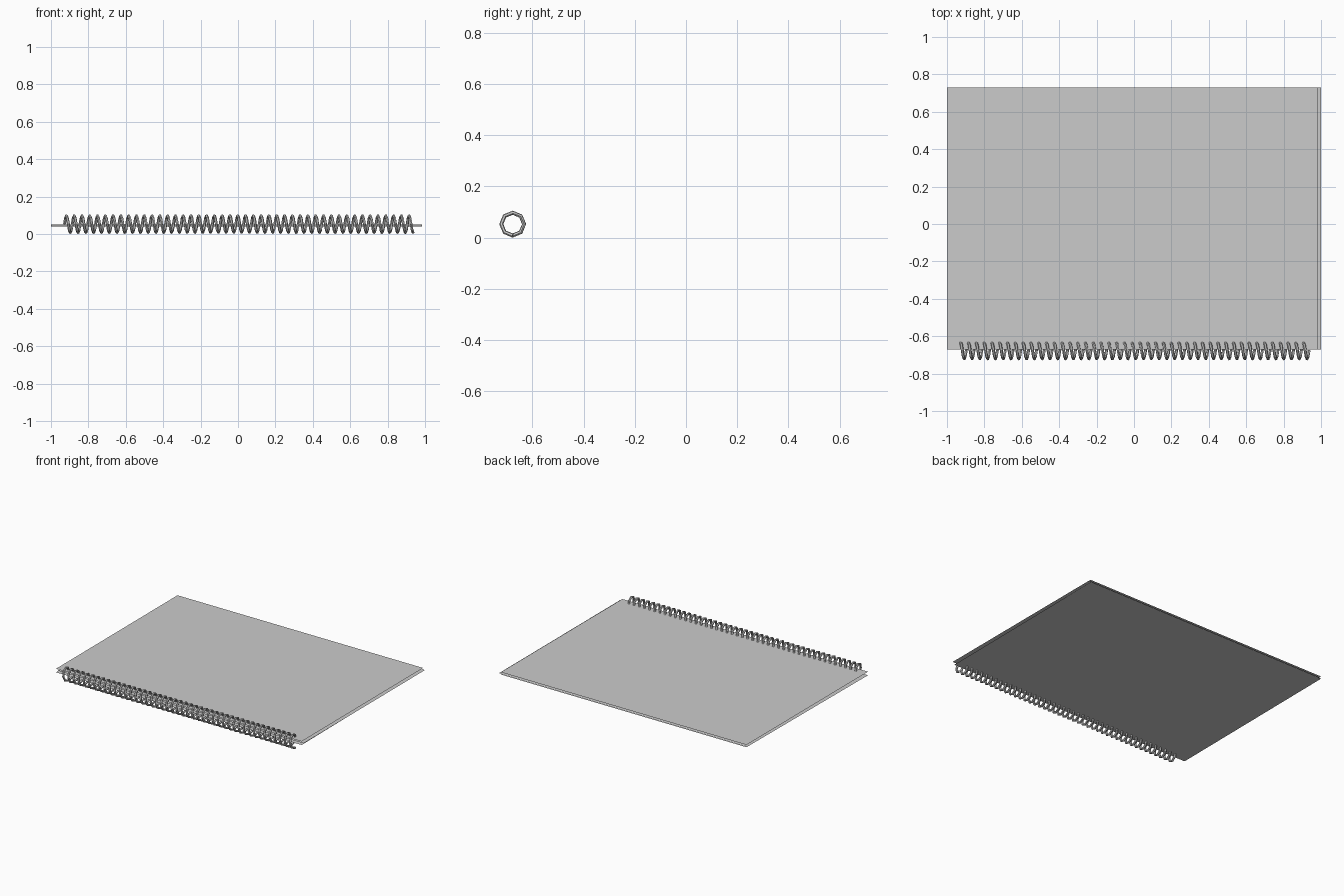
import bpy, math

if "Cube" in bpy.data.objects:
    bpy.data.objects.remove(bpy.data.objects["Cube"])

Y_FRONT, Y_BACK = -0.672, 0.73
COIL_Y, COIL_Z = -0.6765, 0.0525


def sheet(name, x0, x1, z_front, z_back):
    """Single paper-thin rectangle."""
    me = bpy.data.meshes.new(name)
    me.from_pydata([(x0, Y_FRONT, z_front), (x1, Y_FRONT, z_front),
                    (x1, Y_BACK, z_back), (x0, Y_BACK, z_back)],
                   [], [(0, 1, 2, 3)])
    ob = bpy.data.objects.new(name, me)
    bpy.context.collection.objects.link(ob)
    return ob


# covers and the slightly offset page between them
sheet("front_cover", -1.0, 0.985, 0.066, 0.067)
sheet("page", -0.985, 1.0, 0.056, 0.056)
sheet("back_cover", -1.0, 0.985, 0.040, 0.050)

# spiral binding: eight straight steps per turn
TURNS, STEPS, RADIUS, WIRE = 44.75, 8, 0.0445, 0.008
X0, X1 = -0.928, 0.936
count = int(TURNS * STEPS) + 1
curve = bpy.data.curves.new("spiral_binding", 'CURVE')
curve.dimensions = '3D'
curve.bevel_depth = WIRE
curve.bevel_resolution = 1
curve.use_fill_caps = True
spline = curve.splines.new('POLY')
spline.points.add(count - 1)
for i, p in enumerate(spline.points):
    a = 2 * math.pi * i / STEPS
    p.co = (X0 + (X1 - X0) * i / (count - 1),
            COIL_Y + RADIUS * math.cos(a),
            COIL_Z + RADIUS * math.sin(a), 1)
coil = bpy.data.objects.new("spiral_binding", curve)
bpy.context.collection.objects.link(coil)

# turn the wire into a mesh with soft shading
bpy.ops.object.select_all(action='DESELECT')
coil.select_set(True)
bpy.context.view_layer.objects.active = coil
bpy.ops.object.convert(target='MESH')
bpy.ops.object.shade_smooth_by_angle(angle=math.radians(30))
